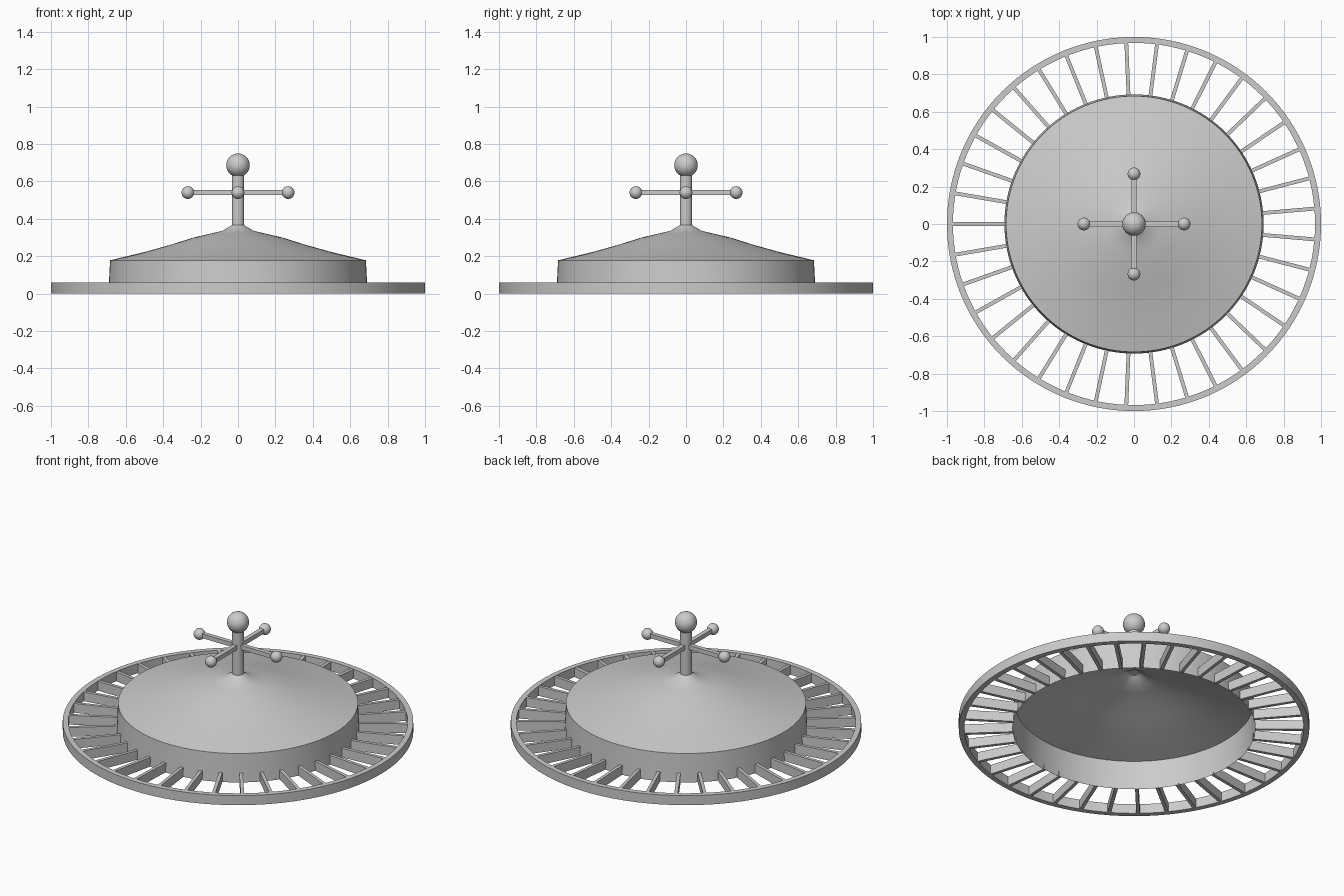
import bpy, bmesh, math
from mathutils import Matrix, Vector

if "Cube" in bpy.data.objects:
    bpy.data.objects.remove(bpy.data.objects["Cube"])


def finish(name, bm, smooth=True):
    bmesh.ops.remove_doubles(bm, verts=bm.verts, dist=1e-5)
    bmesh.ops.recalc_face_normals(bm, faces=bm.faces)
    me = bpy.data.meshes.new(name)
    bm.to_mesh(me)
    bm.free()
    ob = bpy.data.objects.new(name, me)
    bpy.context.collection.objects.link(ob)
    if smooth:
        bpy.ops.object.select_all(action='DESELECT')
        ob.select_set(True)
        bpy.context.view_layer.objects.active = ob
        bpy.ops.object.shade_smooth_by_angle(angle=math.radians(30))
    return ob


def lathe(name, profile, steps=128, closed=False):
    bm = bmesh.new()
    vs = [bm.verts.new((r, 0, z)) for r, z in profile]
    pairs = list(zip(vs, vs[1:])) + ([(vs[-1], vs[0])] if closed else [])
    edges = [bm.edges.new(p) for p in pairs]
    bmesh.ops.spin(bm, geom=vs + edges, cent=(0, 0, 0), axis=(0, 0, 1),
                   angle=2 * math.pi, steps=steps)
    return finish(name, bm)


def ball(name, radius, loc):
    bm = bmesh.new()
    bmesh.ops.create_uvsphere(bm, u_segments=32, v_segments=16, radius=radius,
                              matrix=Matrix.Translation(loc))
    return finish(name, bm)


def radial_bar(name, angle, r0, r1, width, z0, z1):
    bm = bmesh.new()
    m = (Matrix.Rotation(angle, 4, 'Z')
         @ Matrix.Translation(((r0 + r1) / 2, 0, (z0 + z1) / 2))
         @ Matrix.Diagonal((r1 - r0, width, z1 - z0, 1)))
    bmesh.ops.create_cube(bm, size=1, matrix=m)
    return finish(name, bm, smooth=False)


# outer rim
lathe("outer_rim", [(0.968, 0), (1.0, 0), (1.0, 0.06), (0.968, 0.06)], closed=True)

# hollow cone with a slightly tapered wall, open underneath
lathe("cone_body", [(0.693, 0), (0.684, 0.178), (0.50, 0.222), (0.35, 0.264),
                    (0.24, 0.299), (0.15, 0.32), (0.085, 0.335),
                    (0.045, 0.358), (0.032, 0.367)])

# 37 pocket dividers between wall and rim
COUNT = 37
for i in range(COUNT):
    radial_bar(f"divider_{i + 1}", math.pi + i * 2 * math.pi / COUNT,
               0.69, 0.972, 0.02, 0.0, 0.058)

# central post and top knob
lathe("post", [(0, 0.365), (0.033, 0.365), (0.033, 0.66), (0, 0.66)], steps=32)
ball("top_knob", 0.063, Vector((0, 0, 0.686)))

# four handle arms with end knobs
for i in range(4):
    a = i * math.pi / 2
    radial_bar(f"handle_arm_{i + 1}", a, 0.02, 0.26, 0.027, 0.526, 0.553)
    ball(f"handle_knob_{i + 1}", 0.034,
         Vector((0.268 * math.cos(a), 0.268 * math.sin(a), 0.54)))
